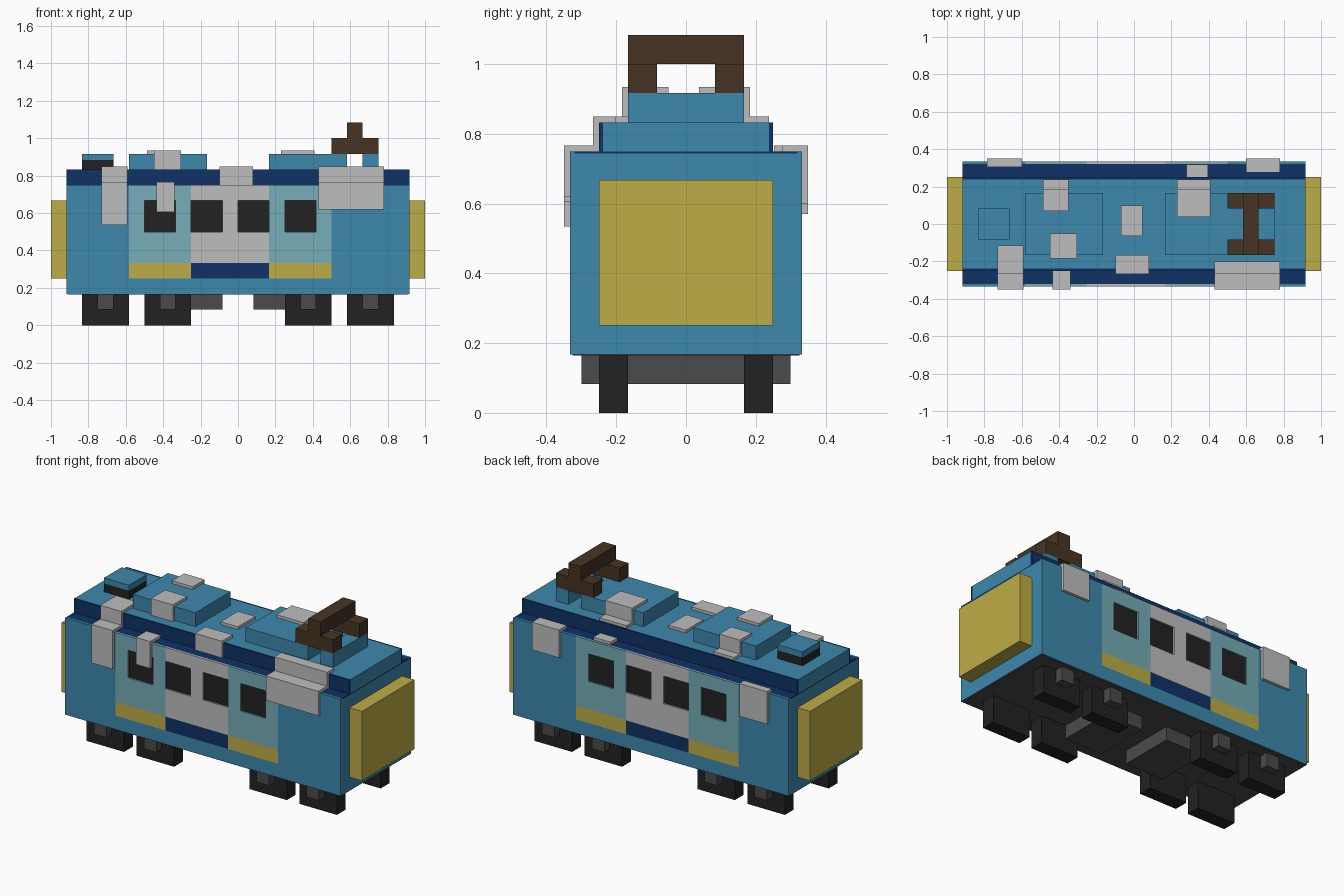
import bpy, bmesh

cube = bpy.data.objects.get("Cube")
if cube:
    bpy.data.objects.remove(cube, do_unlink=True)


def linear(c):
    c /= 255
    return c / 12.92 if c <= 0.04045 else ((c + 0.055) / 1.055) ** 2.4


def material(name, r, g, b):
    m = bpy.data.materials.new(name)
    col = (linear(r), linear(g), linear(b), 1)
    m.use_nodes = True
    m.diffuse_color = col
    bsdf = m.node_tree.nodes["Principled BSDF"]
    bsdf.inputs["Base Color"].default_value = col
    bsdf.inputs["Roughness"].default_value = 0.8
    return m


BLUE = material("body blue", 61, 137, 173)
NAVY = material("navy", 14, 50, 102)
TEAL = material("pale teal", 118, 173, 184)
GRAY = material("light gray", 190, 190, 190)
YELLOW = material("mustard yellow", 190, 173, 70)
BLACK = material("near black", 34, 34, 34)
IRON = material("dark gray", 75, 75, 75)
BROWN = material("brown", 70, 52, 35)


def boxes(name, mat, *ranges):
    """One object made of boxes, each given as (x0, x1, y0, y1, z0, z1)."""
    bm = bmesh.new()
    for x0, x1, y0, y1, z0, z1 in ranges:
        verts = bmesh.ops.create_cube(bm, size=1)["verts"]
        for v in verts:
            v.co = ((x0 + x1) / 2 + v.co.x * (x1 - x0),
                    (y0 + y1) / 2 + v.co.y * (y1 - y0),
                    (z0 + z1) / 2 + v.co.z * (z1 - z0))
    mesh = bpy.data.meshes.new(name)
    bm.to_mesh(mesh)
    bm.free()
    mesh.materials.append(mat)
    ob = bpy.data.objects.new(name, mesh)
    bpy.context.scene.collection.objects.link(ob)
    return ob


def side(s, a, b):
    """A y range measured outward, placed on side s."""
    return (a, b) if s > 0 else (-b, -a)


L, W, SKIN = 0.917, 0.333, 0.32          # half length, half width, core half width
U = 1 / 12                               # grid step
Z0, Z1, ROOF, BOX = 0.167, 0.75, 0.833, 0.917

# Body core, ledge and underside
boxes("body_core", BLUE, (-L, L, -SKIN, SKIN, Z0, 0.743))
boxes("roof_ledge", NAVY, (-L, L, -SKIN, SKIN, 0.743, Z1))
boxes("underside", IRON, (-0.91, 0.91, -0.326, 0.326, Z0 - 0.003, Z0 + 0.002))

# Side skins with open windows
WINDOWS = [(-6 * U, -4 * U), (-3 * U, -U), (0, 2 * U), (3 * U, 5 * U)]
PANELS = [("left_end_panel", TEAL, YELLOW, -7 * U, -3 * U),
          ("middle_panel", GRAY, NAVY, -3 * U, 2 * U),
          ("right_end_panel", TEAL, YELLOW, 2 * U, 6 * U)]
for s, tag in ((-1, "front"), (1, "back")):
    y = side(s, SKIN, W)
    boxes(tag + "_skin", BLUE,
          (-L, -7 * U, *y, Z0, Z1), (6 * U, L, *y, Z0, Z1),
          (-7 * U, 6 * U, *y, Z0, 3 * U))
    for name, mat, band, x0, x1 in PANELS:
        boxes(f"{tag}_{name}_band", band, (x0, x1, *y, 3 * U, 4 * U))
        parts = [(x0, x1, *y, 4 * U, 6 * U), (x0, x1, *y, 8 * U, Z1)]
        x = x0
        for a, b in WINDOWS:             # uprights between the windows
            if a >= x0 - 1e-4 and b <= x1 + 1e-4:
                if a - x > 0.01:
                    parts.append((x, a, *y, 6 * U, 8 * U))
                x = b
        if x1 - x > 0.01:
            parts.append((x, x1, *y, 6 * U, 8 * U))
        boxes(f"{tag}_{name}", mat, *parts)
    boxes(tag + "_windows", BLACK,
          *[(a, b, *side(s, SKIN - 0.002, SKIN + 0.003), 6 * U, 8 * U) for a, b in WINDOWS])
    boxes(tag + "_roof_rail", NAVY, (-L, L, *side(s, 0.238, 0.25), Z1, ROOF))

# End blocks
for s, tag in ((-1, "right"), (1, "left")):
    boxes(tag + "_end_block", YELLOW, (*side(s, L, 1.0), -0.25, 0.25, 0.25, 0.667))

# Roof and roof boxes
boxes("roof", BLUE, (-L, L, -0.238, 0.238, Z1, ROOF))
boxes("roof_box_a", BLUE, (-7 * U, -2 * U, -2 * U, 2 * U, ROOF, BOX))
boxes("roof_box_b", BLUE, (2 * U, 7 * U, -2 * U, 2 * U, ROOF, BOX))
boxes("roof_support", BLUE, (8 * U, 9 * U, -2 * U, 2 * U, ROOF, BOX))
boxes("vent_base", BLACK, (-10 * U, -8 * U, -U, U, ROOF, 0.883))
boxes("vent_cap", BLUE, (-10 * U, -8 * U, -U, U, 0.883, BOX))

# Roof frame
boxes("roof_frame_feet", BROWN,
      *[(6 * U, 9 * U, *side(s, U, 2 * U), BOX, 1.0) for s in (-1, 1)])
boxes("roof_frame_bar", BROWN, (7 * U, 8 * U, -2 * U, 2 * U, 1.0, 13 * U))

# Wheels, axle boxes and underfloor boxes
for s, tag in ((-1, "front"), (1, "back")):
    for i, x in enumerate((-8.5 * U, -4.5 * U, 4.5 * U, 8.5 * U)):
        boxes(f"{tag}_wheel_{i + 1}", BLACK,
              (x - 1.5 * U, x + 1.5 * U, *side(s, 2 * U, 3 * U), 0, Z0))
        boxes(f"{tag}_axle_box_{i + 1}", IRON,
              (x - U / 2, x + U / 2, *side(s, 3 * U, 0.30), U, Z0))
for s, tag in ((-1, "right"), (1, "left")):
    boxes(tag + "_underfloor_box", IRON, (*side(s, U, 4 * U), -2 * U, 2 * U, U, Z0))


def drape(name, x0, x1, s, path, t=0.017):
    """A thin patch that follows a stepped outward path of (y, z) points."""
    parts = []
    for i, ((ya, za), (yb, zb)) in enumerate(zip(path, path[1:])):
        if za == zb:
            over = t if i + 2 < len(path) else 0
            parts.append((x0, x1, *side(s, ya, yb + over), za, za + t))
        else:
            parts.append((x0, x1, *side(s, ya, ya + t), zb, za))
    boxes(name, GRAY, *parts)


# Gray patches over the roof steps and sides
def steps(y_in, z_low):
    return [(y_in, ROOF), (0.25, ROOF), (0.25, Z1), (W, Z1), (W, z_low)]


def box_steps(y_in, y_out):
    p = [(y_in, BOX), (2 * U, BOX), (2 * U, ROOF)]
    return p + [(y_out, ROOF)] if y_out else p


drape("patch_front_tall", -0.73, -0.59, -1, steps(0.115, 0.535))
drape("patch_front_wide", 0.43, 0.78, -1, steps(0.20, 0.62))
drape("patch_front_small", -0.435, -0.34, -1, [(0.25, Z1), (W, Z1), (W, 0.605)])
drape("patch_front_roof_edge", -0.10, 0.08, -1, [(0.165, ROOF), (0.25, ROOF), (0.25, Z1)])
drape("patch_box_a_front", -0.45, -0.305, -1, box_steps(0.05, None))
drape("patch_box_a_back", -0.487, -0.35, 1, box_steps(0.07, 0.238))
drape("patch_box_b_back", 0.23, 0.41, 1, box_steps(0.037, 0.238))
drape("patch_roof_middle", -0.07, 0.045, 1, [(-0.065, ROOF), (0.10, ROOF)])
drape("patch_back_ledge", 0.28, 0.395, 1, [(0.252, Z1), (0.317, Z1)])
drape("patch_back_right", -0.785, -0.60, 1, [(0.305, Z1), (W, Z1), (W, 0.57)])
drape("patch_back_left", 0.60, 0.78, 1, [(0.275, Z1), (W, Z1), (W, 0.60)])
